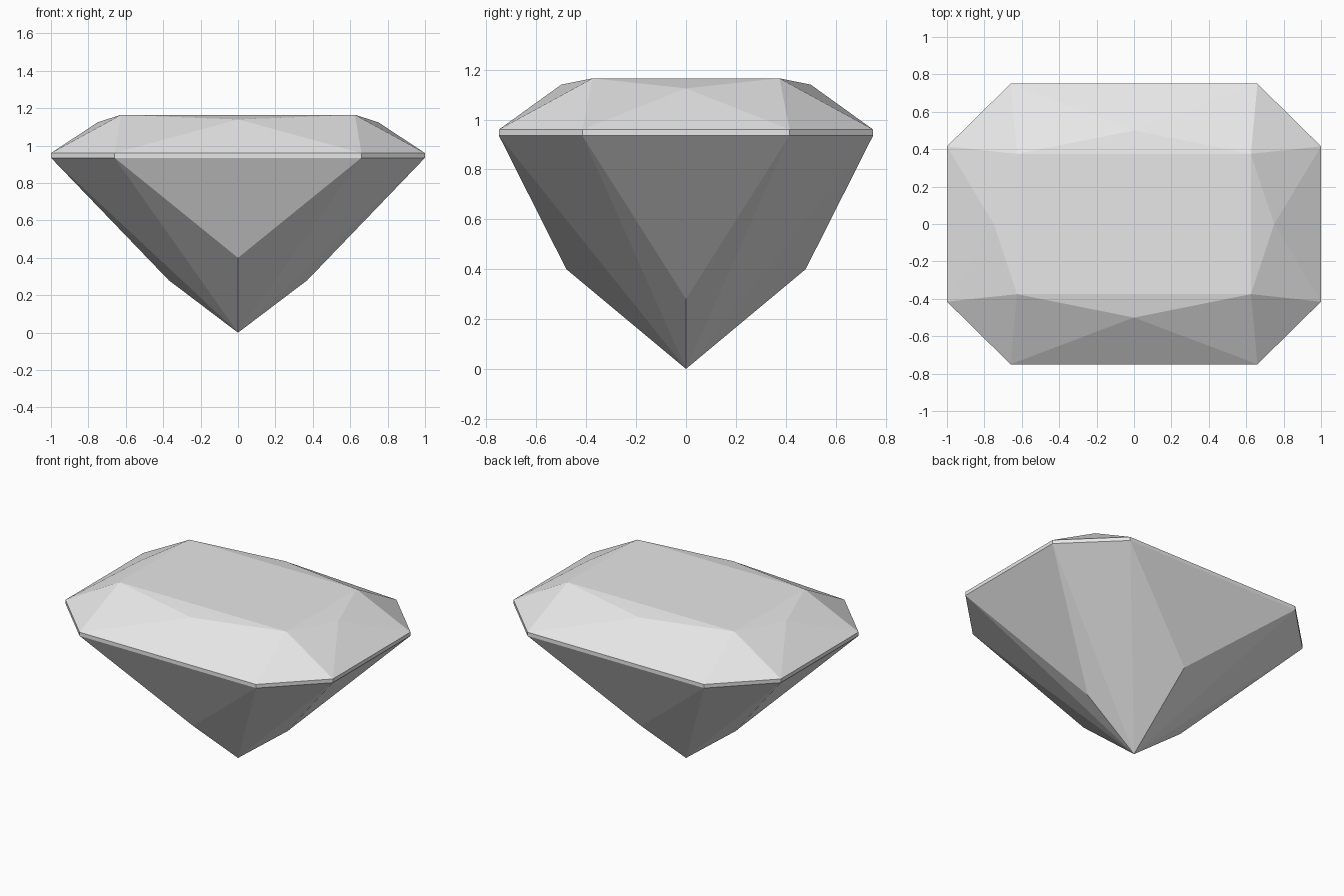
import bpy
import bmesh

cube = bpy.data.objects.get("Cube")
if cube:
    bpy.data.objects.remove(cube, do_unlink=True)

# Pale grey stone
stone = bpy.data.materials.new("pale_grey_stone")
stone.use_nodes = True
colour = (0.8, 0.8, 0.8, 1.0)
stone.diffuse_color = colour
stone.node_tree.nodes["Principled BSDF"].inputs["Base Color"].default_value = colour

GIRDLE_LOW, GIRDLE_HIGH = 0.935, 0.96

# Facet corners of one quarter of the stone
quarter = [
    (0.625, 0.375, 1.165),                   # table corner
    (0, 0.5, 1.14), (0.75, 0, 1.125),        # crown break points
    (0, 0.48, 0.4), (0.37, 0, 0.28),         # pavilion break points
    (0, 0, 0),                               # bottom tip
]
for z in (GIRDLE_LOW, GIRDLE_HIGH):          # girdle with cut corners
    quarter += [(0.66, 0.75, z), (1, 0.415, z)]

# Mirror the quarter on both axes, leaving out repeats on the centre planes
corners = {(sx * x + 0.0, sy * y + 0.0, z)
           for x, y, z in quarter for sx in (-1, 1) for sy in (-1, 1)}

# The cut stone is the convex skin around its corners
bm = bmesh.new()
for co in sorted(corners):
    bm.verts.new(co)
bmesh.ops.convex_hull(bm, input=bm.verts[:])
bmesh.ops.dissolve_limit(bm, angle_limit=0.002, verts=bm.verts[:], edges=bm.edges[:])
bmesh.ops.recalc_face_normals(bm, faces=bm.faces[:])

mesh = bpy.data.meshes.new("cut_gemstone")
bm.to_mesh(mesh)
bm.free()
mesh.materials.append(stone)
gem = bpy.data.objects.new("cut_gemstone", mesh)
bpy.context.collection.objects.link(gem)
